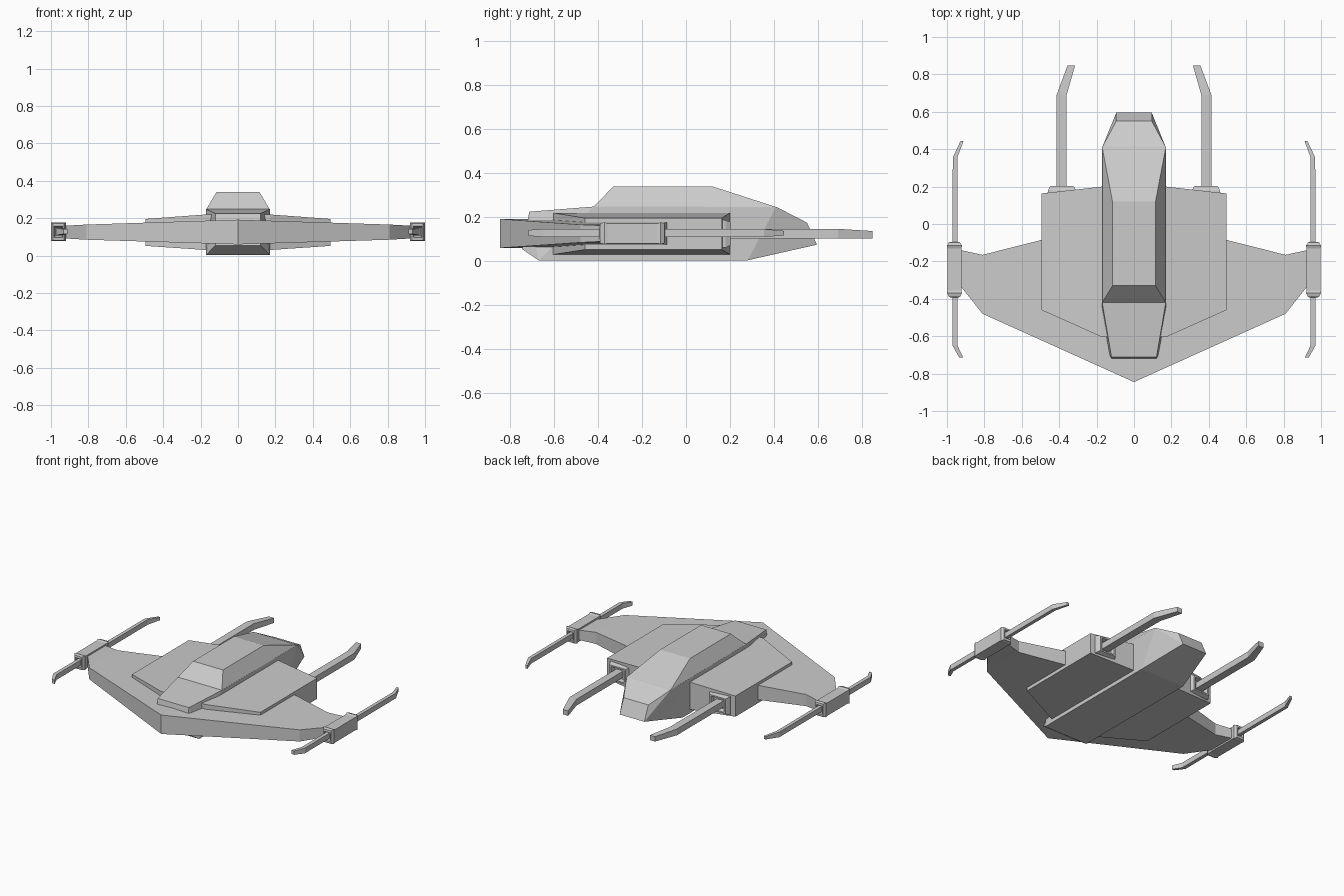
import bpy, bmesh

if "Cube" in bpy.data.objects:
    bpy.data.objects.remove(bpy.data.objects["Cube"])


def finish(name, bm, mirror=False):
    bmesh.ops.recalc_face_normals(bm, faces=bm.faces[:])
    me = bpy.data.meshes.new(name)
    bm.to_mesh(me)
    bm.free()
    ob = bpy.data.objects.new(name, me)
    bpy.context.collection.objects.link(ob)
    if mirror:
        ob.modifiers.new("mirror", 'MIRROR').use_axis = (True, False, False)
    return ob


def hull(name, pts):
    """Convex solid from half-points mirrored over x."""
    bm = bmesh.new()
    for x, y, z in pts:
        for s in (-1, 1):
            bm.verts.new((s * x, y, z))
    res = bmesh.ops.convex_hull(bm, input=bm.verts[:])
    bmesh.ops.delete(bm, geom=[v for v in bm.verts if not v.link_faces], context='VERTS')
    bmesh.ops.dissolve_limit(bm, angle_limit=0.02, verts=bm.verts[:], edges=bm.edges[:])
    return finish(name, bm)


def loft(name, rings):
    """Skin through four-cornered rings, closed at both ends, mirrored."""
    bm = bmesh.new()
    rs = [[bm.verts.new(p) for p in r] for r in rings]
    for a, b in zip(rs, rs[1:]):
        for i in range(4):
            j = (i + 1) % 4
            bm.faces.new((a[i], a[j], b[j], b[i]))
    bm.faces.new(rs[0])
    bm.faces.new(rs[-1])
    return finish(name, bm, True)


def along_y(name, stations):
    """Stations: y, centre x, half width, bottom z, top z."""
    return loft(name, [[(cx - w, y, b), (cx + w, y, b), (cx + w, y, t), (cx - w, y, t)]
                       for y, cx, w, b, t in stations])


# Fuselage and raised cabin
hull("fuselage", [(.17, -.42, .248), (.17, .41, .247), (.12, -.712, .225),
                  (.12, -.745, .055), (.17, -.67, .004), (.17, .28, .004),
                  (.095, .55, .175), (.095, .595, .075)])
hull("cabin", [(.115, -.33, .34), (.115, .12, .34),
               (.17, -.42, .247), (.17, .41, .246)])

# Broad centre body
hull("centre_body", [(.17, .2, .22), (.17, .2, .03), (.17, -.605, .22), (.17, -.605, .03),
                     (.495, .163, .196), (.495, .163, .052),
                     (.495, -.46, .196), (.495, -.46, .052)])

# Swept wing: stations of x, front y, back y, bottom z, top z
half = [(.81, -.48, -.165, .085, .166), (.925, -.335, -.14, .092, .16)]
span = [(-x, f, b, lo, hi) for x, f, b, lo, hi in reversed(half)]
span += [(0, -.845, .04, .06, .192)] + half
wing = loft("wing", [[(x, f, lo), (x, b, lo), (x, b, hi), (x, f, hi)]
                     for x, f, b, lo, hi in span])
wing.modifiers.clear()

# Wingtip pods with recessed sockets at both ends
along_y("wingtip_pod", [
    (-.36, .96, .017, .108, .147), (-.392, .96, .023, .098, .157),
    (-.39, .96, .029, .082, .172), (-.37, .96, .04, .077, .177),
    (-.355, .96, .038, .081, .171), (-.13, .96, .038, .081, .171),
    (-.115, .96, .04, .077, .177), (-.098, .96, .029, .082, .172),
    (-.096, .96, .023, .098, .157), (-.13, .96, .017, .108, .147)])

# Slim wingtip guns with both ends bent inwards
along_y("wingtip_gun", [
    (-.715, .923, .011, .115, .142), (-.65, .957, .013, .11, .146),
    (.355, .957, .012, .11, .146), (.445, .919, .008, .117, .138)])

# Main cannons, bent inwards at the tip
along_y("cannon", [(.1, .387, .027, .103, .147), (.69, .387, .027, .103, .147),
                   (.848, .335, .02, .103, .137)])

# Framed sockets where the cannons leave the body
along_y("cannon_socket", [
    (.1, .385, .085, .06, .19), (.18, .385, .075, .062, .186),
    (.203, .385, .062, .072, .178), (.203, .385, .05, .082, .168),
    (.175, .385, .042, .09, .16)])
